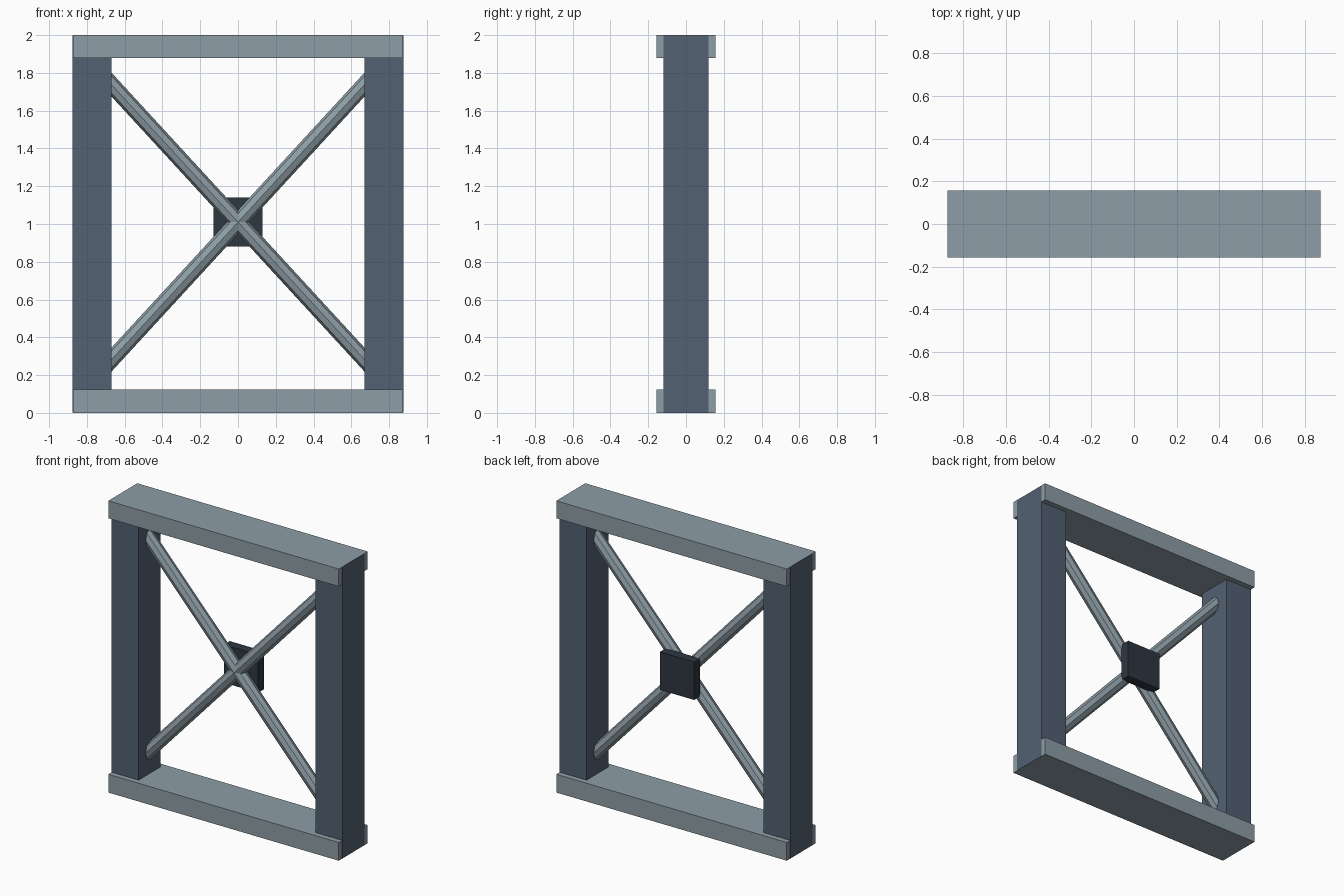
import bpy
import math

if "Cube" in bpy.data.objects:
    bpy.data.objects.remove(bpy.data.objects["Cube"])


def material(name, rgb):
    m = bpy.data.materials.new(name)
    m.diffuse_color = (*rgb, 1.0)
    m.use_nodes = True
    m.node_tree.nodes["Principled BSDF"].inputs["Base Color"].default_value = m.diffuse_color
    return m


LIGHT = material("light_steel", (0.27, 0.34, 0.38))
DARK = material("dark_steel", (0.085, 0.12, 0.17))
PLATE = material("plate_steel", (0.027, 0.038, 0.052))


def box(name, x, y, z, mat):
    """Box from (min, max) ranges on each axis."""
    ranges = (x, y, z)
    bpy.ops.mesh.primitive_cube_add(size=1, location=[(a + b) / 2 for a, b in ranges])
    ob = bpy.context.object
    ob.name = name
    ob.scale = [b - a for a, b in ranges]
    bpy.ops.object.transform_apply(location=False, rotation=False, scale=True)
    ob.data.materials.append(mat)
    return ob


# Top and bottom beams
for name, z in (("bottom_beam", (0, 0.125)), ("top_beam", (1.88, 2.0))):
    box(name, (-0.874, 0.874), (-0.157, 0.157), z, LIGHT)

# Side columns, running through the beams and flush with their ends
for name, x in (("left_column", (-0.875, -0.67)), ("right_column", (0.67, 0.875))):
    box(name, x, (-0.12, 0.12), (0.001, 1.999), DARK)

# Crossed eight-sided braces, ends buried in the columns
CENTRE_Z = 1.01
HALF_X, SLOPE = 0.72, 1.087
for name, side in (("rising_brace", 1), ("falling_brace", -1)):
    bpy.ops.mesh.primitive_cylinder_add(
        vertices=8, radius=0.043,
        depth=2 * HALF_X * math.hypot(1, SLOPE),
        location=(0, 0, CENTRE_Z),
        rotation=(0, side * math.atan2(1, SLOPE), 0))
    brace = bpy.context.object
    brace.name = name
    brace.data.materials.append(LIGHT)

# Square gusset plate behind the crossing
box("centre_plate", (-0.13, 0.13), (0.032, 0.097), (CENTRE_Z - 0.13, CENTRE_Z + 0.13), PLATE)
